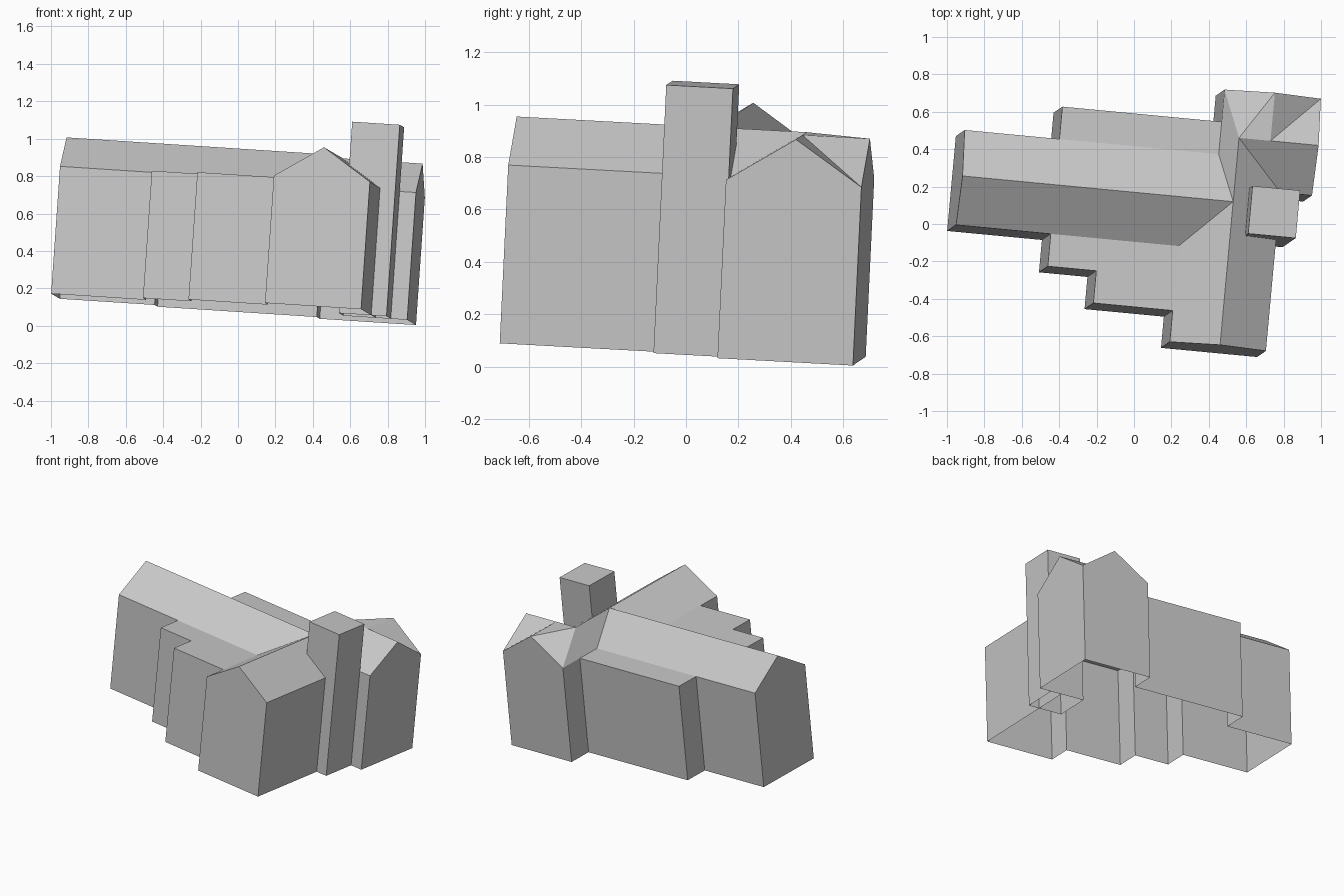
import bpy
import bmesh
from mathutils import Matrix, Vector

cube = bpy.data.objects.get("Cube")
if cube:
    bpy.data.objects.remove(cube, do_unlink=True)

# One plain grey for the whole building
grey = bpy.data.materials.new("plain grey")
grey.use_nodes = True
colour = (0.58, 0.58, 0.58, 1)
grey.diffuse_color = colour
grey.node_tree.nodes["Principled BSDF"].inputs["Base Color"].default_value = colour

# The building leans slightly: its own axes along, across and up
along = Vector((1, -0.095, -0.065)).normalized()
up = along.cross(Vector((0.091, 1, -0.054))).normalized()
across = up.cross(along)
LEAN = Matrix((along, across, up)).transposed().to_4x4()

BASE, EAVE, RIDGE, STACK = 0.1, 0.783, 0.952, 1.127


def build(name, faces, face_up=False):
    """Make one flat-shaded object from faces given as corner points."""
    bm = bmesh.new()
    for corners in faces:
        face = bm.faces.new([bm.verts.new(p) for p in corners])
        face.normal_update()
        if face_up and face.normal.z < 0:
            face.normal_flip()
    bmesh.ops.remove_doubles(bm, verts=bm.verts, dist=0.0005)
    mesh = bpy.data.meshes.new(name)
    bm.to_mesh(mesh)
    bm.free()
    mesh.materials.append(grey)
    obj = bpy.data.objects.new(name, mesh)
    obj.matrix_world = LEAN
    bpy.context.scene.collection.objects.link(obj)
    return obj


def walls(outline, top):
    """Upright walls around a counter-clockwise outline."""
    pairs = zip(outline, outline[1:] + outline[:1])
    return [[(*p, BASE), (*q, BASE), (*q, top), (*p, top)] for p, q in pairs]


def eave(x, y):
    return (x, y, EAVE)


def ridge(x, y):
    return (x, y, RIDGE)


# Plan lines
west, step_a, step_b = -1.0, -0.49, -0.229
wing_l, wing_r, wing_mid = 0.198, 0.715, 0.4565
rear_l, rear_r, rear_mid = 0.367, 0.885, 0.626
front, back, mid = -0.137, 0.373, 0.118
depth_a, depth_b, wing_front = -0.311, -0.484, -0.652
ext_back, rear_back, rear_front, rear_ridge = 0.547, 0.72, 0.2, 0.461

front_steps = [(step_a, front), (step_a, depth_a), (step_b, depth_a),
               (step_b, depth_b), (wing_l, depth_b)]
back_step = [(rear_l, ext_back), (step_a, ext_back), (step_a, back)]
outline = ([(west, front)] + front_steps
           + [(wing_l, wing_front), (wing_r, wing_front), (wing_r, rear_front),
              (rear_r, rear_front), (rear_r, rear_back), (rear_l, rear_back)]
           + back_step + [(west, back)])
build("outer_walls", walls(outline, EAVE))

# Flat roofs over the stepped front and the back extension
build("front_flat_roof",
      [[eave(*p) for p in front_steps + [(wing_l, front)]]], True)
build("back_flat_roof",
      [[eave(*p) for p in back_step + [(rear_l, back)]]], True)

# Shared roof points
cross = ridge(wing_mid, mid)
corner = ridge(wing_mid, rear_ridge)
main_end = ridge(west, mid)
wing_end = ridge(wing_mid, wing_front)
side_end = ridge(rear_r, rear_ridge)
rear_end = ridge(rear_mid, rear_back)
rear_cross = ridge(rear_mid, rear_ridge)
valley_front = eave(wing_l, front)
valley_back = eave(rear_l, back)
valley_side = eave(wing_r, rear_front)
rear_nw, rear_ne = eave(rear_l, rear_back), eave(rear_r, rear_back)
rear_se = eave(rear_r, rear_front)
wing_sw, wing_se = eave(wing_l, wing_front), eave(wing_r, wing_front)
main_sw, main_nw = eave(west, front), eave(west, back)

build("main_roof", [[main_sw, valley_front, cross, main_end],
                    [main_end, cross, valley_back, main_nw]], True)
build("front_wing_roof", [[wing_sw, wing_end, cross, valley_front],
                          [wing_end, wing_se, valley_side, corner, cross]], True)
build("rear_roof", [[corner, valley_side, rear_se, side_end, rear_cross],
                    [side_end, rear_ne, rear_cross],
                    [rear_cross, rear_ne, rear_end],
                    [corner, rear_cross, rear_end],
                    [rear_end, rear_nw, corner],
                    [rear_nw, valley_back, corner],
                    [valley_back, cross, corner]], True)

# Gable triangles
build("main_gable", [[main_nw, main_sw, main_end]])
build("front_gable", [[wing_sw, wing_se, wing_end]])
build("side_gable", [[rear_se, rear_ne, side_end]])
build("rear_gable", [[rear_ne, rear_nw, rear_end]])

# Chimney, open underneath like the walls
cl, cr, cf, cb = 0.541, 0.797, -0.054, 0.202
stack = [(cl, cf), (cr, cf), (cr, cb), (cl, cb)]
build("chimney", walls(stack, STACK) + [[(*p, STACK) for p in stack]])
